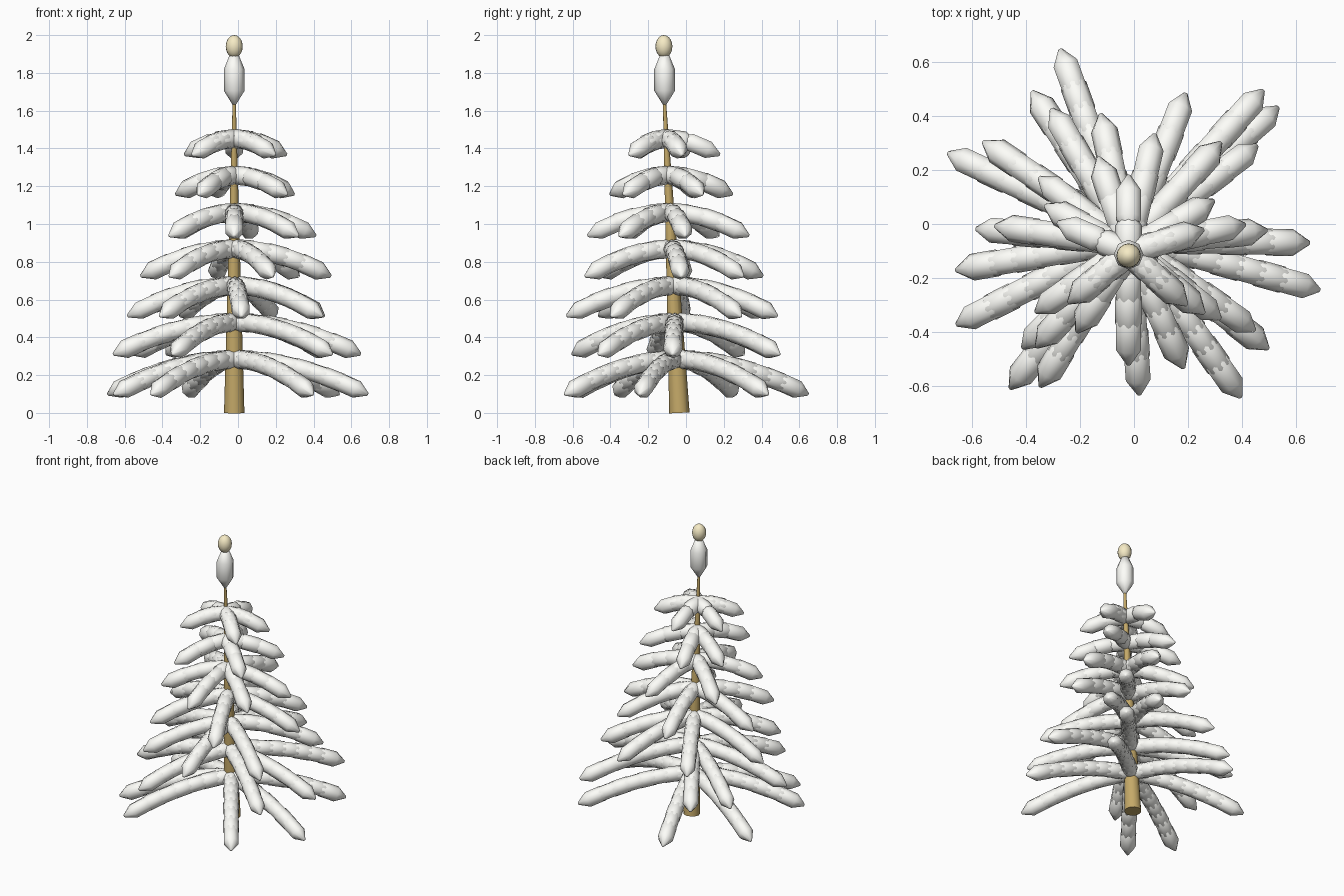
import bpy, bmesh, math
from mathutils import Vector, Matrix

if "Cube" in bpy.data.objects:
    bpy.data.objects.remove(bpy.data.objects["Cube"])


def material(name, rgb):
    m = bpy.data.materials.new(name)
    m.diffuse_color = (*rgb, 1)
    m.use_nodes = True
    m.node_tree.nodes["Principled BSDF"].inputs["Base Color"].default_value = m.diffuse_color
    return m


def lathe(bm, a, b, profile, sides=8, turn=0):
    """Add a closed turned solid from a to b; profile is (fraction, radius)."""
    axis = b - a
    rot = axis.to_track_quat('Z', 'Y').to_matrix()
    rings = []
    for f, r in profile:
        rings.append([bm.verts.new(a + axis * f + rot @ Vector((
            r * math.cos(math.tau * (i + turn) / sides),
            r * math.sin(math.tau * (i + turn) / sides), 0)))
            for i in range(sides)])
    for lo, hi in zip(rings, rings[1:]):
        for i in range(sides):
            j = (i + 1) % sides
            bm.faces.new((lo[i], lo[j], hi[j], hi[i]))
    bm.faces.new(rings[0][::-1])
    bm.faces.new(rings[-1])


def finish(bm, name, mat=None, flat_ends=False):
    for f in bm.faces:
        f.smooth = not (flat_ends and len(f.verts) > 4)
    me = bpy.data.meshes.new(name)
    bm.to_mesh(me)
    bm.free()
    ob = bpy.data.objects.new(name, me)
    bpy.context.collection.objects.link(ob)
    if mat:
        me.materials.append(mat)
    return ob


def trunk_point(z):
    return Vector((-0.02, -0.035 - 0.048 * z, z))


wood = material("wood", (0.56, 0.40, 0.14))
cream = material("cream", (0.92, 0.83, 0.56))
white = material("white", (1.0, 1.0, 0.96))
TUFT = [(0, 0.008), (0.28, 0.050), (0.72, 0.050), (1, 0.008)]

# Leaning tapered trunk
bm = bmesh.new()
lathe(bm, trunk_point(0), trunk_point(1.7), [(0, 0.054), (1, 0.007)], 12)
finish(bm, "trunk", wood, True)

# Drooping branches: start height, drop at tip, [(angle, length)]
tiers = [
    (0.288, 0.19, [(-15.5, .734), (41, .734), (110, .74), (155, .738),
                   (207, .715), (232, .712), (305, .724)]),
    (0.485, 0.175, [(-1, .67), (48, .745), (123, .655), (146, .65),
                    (190, .65), (239, .635), (322, .656)]),
    (0.68, 0.168, [(37, .596), (69, .59), (120, .57), (175, .567),
                   (225, .555), (274, .566), (325, .57)]),
    (0.876, 0.153, [(6, .515), (48, .51), (102, .495), (172, .50),
                    (228, .51), (294, .50)]),
    (1.07, 0.133, [(11, .44), (77, .43), (142, .42), (215, .42),
                   (270, .435), (322, .43)]),
    (1.268, 0.112, [(30, .365), (108, .36), (152, .35), (238, .36), (320, .365)]),
    (1.466, 0.1, [(17, .29), (90, .285), (157, .285), (220, .29), (318, .29)]),
]
for n, (z0, drop, branches) in enumerate(tiers, 1):
    bm = bmesh.new()
    for angle, length in branches:
        a = math.radians(angle)
        out = Vector((math.cos(a), math.sin(a), 0))

        def path(d):
            t = abs(d) / length
            return trunk_point(z0) + out * d - Vector((0, 0, drop * t ** 1.9))

        # Overlapping tufts following the arc out to the tip
        size, start = 0.22, -0.06
        count = round((length - size - start) / 0.085) + 1
        for i in range(count):
            s = start + (length - size - start) * i / (count - 1)
            lathe(bm, path(s), path(s + size), TUFT, turn=i % 2 / 2)
    finish(bm, f"branch_tier_{n}", white)

# Upright tuft at the top
bm = bmesh.new()
lathe(bm, trunk_point(1.63), trunk_point(1.63) + Vector((0, 0, 0.27)),
      [(0, 0.008), (0.28, 0.055), (0.7, 0.055), (1, 0.022)])
finish(bm, "top_tuft", white)

# Egg-shaped finial
bm = bmesh.new()
bmesh.ops.create_uvsphere(bm, u_segments=16, v_segments=10, radius=1,
                          matrix=Matrix.Translation((-0.02, -0.117, 1.94))
                          @ Matrix.Diagonal((0.045, 0.045, 0.06, 1)))
finish(bm, "finial", cream)
